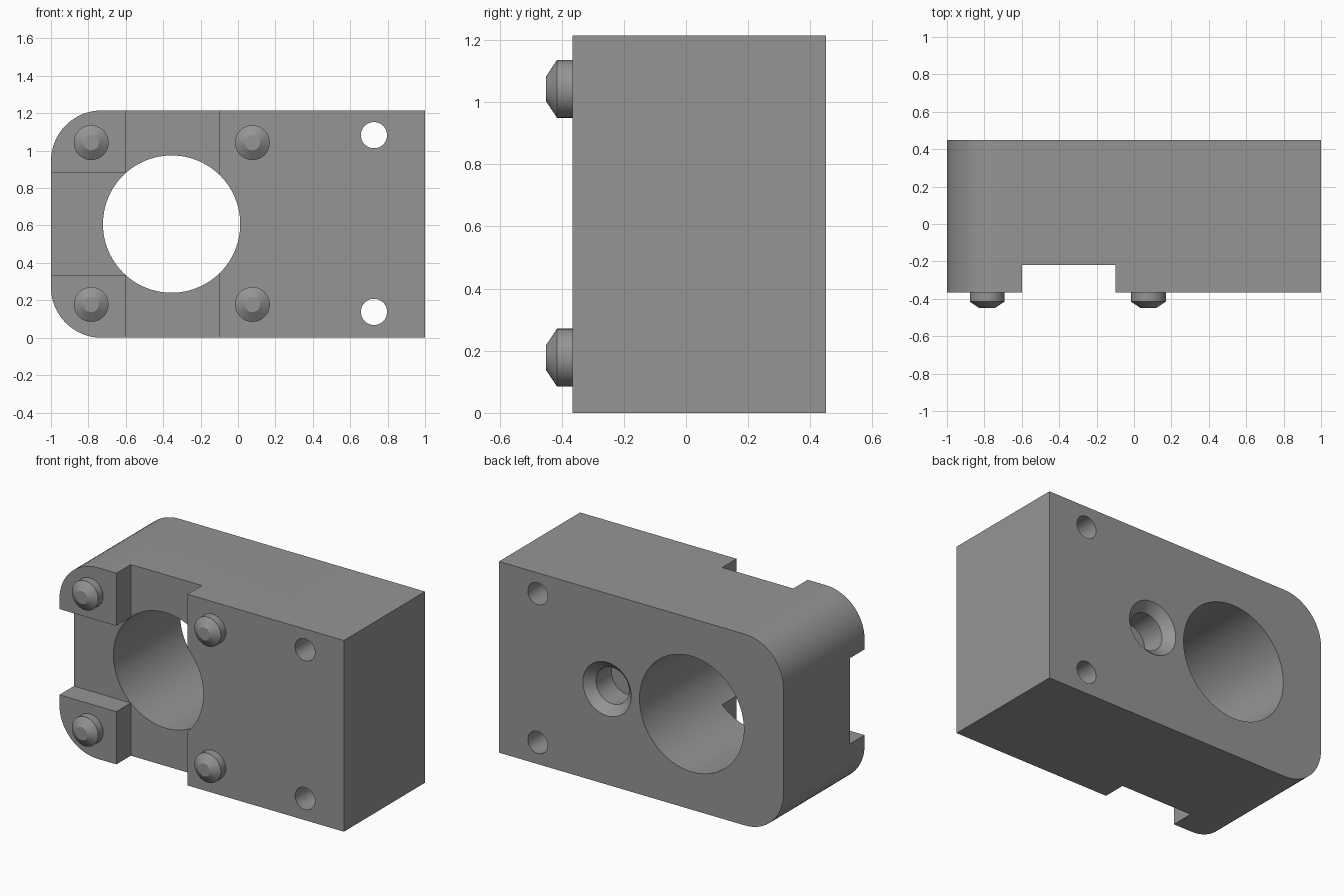
import bpy, bmesh, math
from mathutils import Matrix

if "Cube" in bpy.data.objects:
    bpy.data.objects.remove(bpy.data.objects["Cube"])

FRONT, FLOOR, BACK, TOP = -0.365, -0.22, 0.45, 1.215
MID = TOP / 2

grey = bpy.data.materials.new("grey metal")
grey.diffuse_color = (0.3, 0.3, 0.3, 1)
grey.use_nodes = True
grey.node_tree.nodes["Principled BSDF"].inputs["Base Color"].default_value = grey.diffuse_color


def make(name, bm):
    bmesh.ops.recalc_face_normals(bm, faces=bm.faces)
    mesh = bpy.data.meshes.new(name)
    bm.to_mesh(mesh)
    bm.free()
    mesh.materials.append(grey)
    obj = bpy.data.objects.new(name, mesh)
    bpy.context.collection.objects.link(obj)
    return obj


def prism(name, outline, y0, y1):
    """Extrude an (x, z) outline along y."""
    bm = bmesh.new()
    face = bm.faces.new([bm.verts.new((x, y0, z)) for x, z in outline])
    ext = bmesh.ops.extrude_face_region(bm, geom=[face])
    verts = [v for v in ext["geom"] if isinstance(v, bmesh.types.BMVert)]
    bmesh.ops.translate(bm, verts=verts, vec=(0, y1 - y0, 0))
    return make(name, bm)


def turned(name, x, z, profile, sides=48):
    """Stack circular rings given as (y, radius), with flat ends."""
    bm = bmesh.new()
    rings = [[bm.verts.new((x + r * math.cos(2 * math.pi * i / sides), y,
                            z + r * math.sin(2 * math.pi * i / sides)))
              for i in range(sides)] for y, r in profile]
    for a, b in zip(rings, rings[1:]):
        for i in range(sides):
            j = (i + 1) % sides
            bm.faces.new((a[i], a[j], b[j], b[i]))
    bm.faces.new(rings[0])
    bm.faces.new(rings[-1])
    return make(name, bm)


def activate(obj):
    bpy.ops.object.select_all(action='DESELECT')
    obj.select_set(True)
    bpy.context.view_layer.objects.active = obj


def smooth(obj):
    activate(obj)
    bpy.ops.object.shade_smooth_by_angle(angle=math.radians(25))


def cut(target, cutter):
    activate(target)
    mod = target.modifiers.new("cut", 'BOOLEAN')
    mod.operation, mod.solver, mod.object = 'DIFFERENCE', 'EXACT', cutter
    bpy.ops.object.modifier_apply(modifier=mod.name)
    bpy.data.objects.remove(cutter, do_unlink=True)


# Block with two rounded corners on the left
R, N = 0.27, 16
outline = [(1, 0), (1, TOP)]
for cz, start in ((TOP - R, 90), (R, 180)):
    for i in range(N + 1):
        a = math.radians(start + 90 * i / N)
        outline.append((-1 + R + R * math.cos(a), cz + R * math.sin(a)))
block = prism("block", outline, FRONT, BACK)

# T-shaped channel in the front face
channel = [(-1.1, 0.335), (-0.6, 0.335), (-0.6, -0.1), (-0.1, -0.1),
           (-0.1, TOP + 0.1), (-0.6, TOP + 0.1), (-0.6, 0.88), (-1.1, 0.88)]
cut(block, prism("channel_cutter", channel, FRONT - 0.1, FLOOR))

# Main bore and bolt holes, all the way through
through = (FRONT - 0.1, BACK + 0.1)
cut(block, turned("bore_cutter", -0.355, MID, [(y, 0.367) for y in through], 96))
for z in (0.138, 1.083):
    cut(block, turned("bolt_hole_cutter", 0.727, z, [(y, 0.07) for y in through]))

# Blind countersunk hole in the back
cut(block, turned("countersink_cutter", 0.24, MID,
                  [(BACK - 0.21, 0.116), (BACK - 0.055, 0.116),
                   (BACK, 0.17), (BACK + 0.05, 0.17)]))
smooth(block)

# Four chamfered locating pegs
for x in (-0.785, 0.077):
    for z in (0.178, 1.043):
        smooth(turned("locating_peg", x, z,
                      [(FRONT + 0.02, 0.093), (-0.415, 0.093), (-0.45, 0.041)]))
